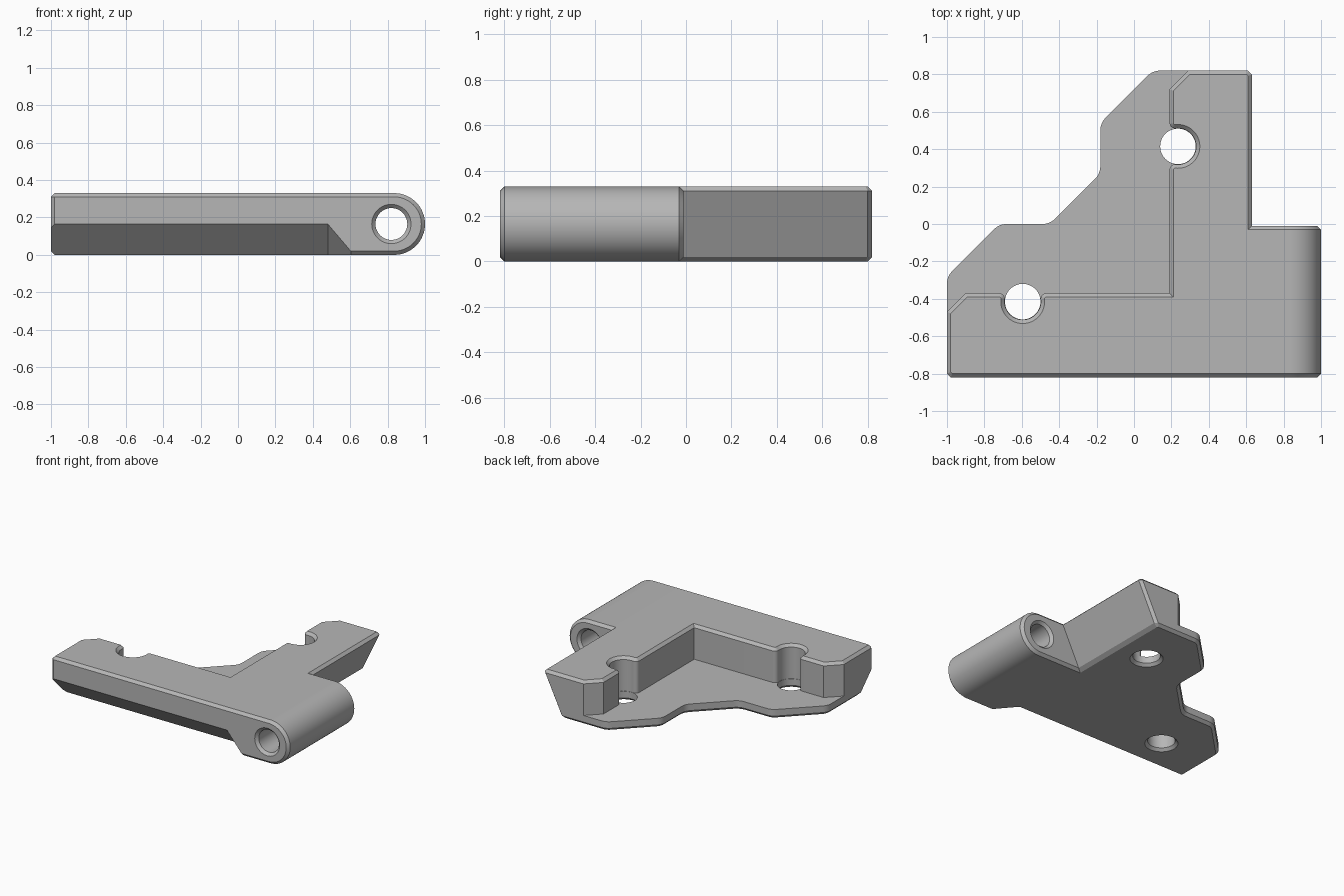
import bpy, bmesh, math
from mathutils import Vector

if "Cube" in bpy.data.objects:
    bpy.data.objects.remove(bpy.data.objects["Cube"])

CH = 0.02        # edge chamfer
H = 0.33         # overall height
FLOOR = 0.07     # base plate thickness
WALL = 0.19      # inner wall position
SCREW = Vector((0.235, 0.415))

grey = bpy.data.materials.new("grey_plastic")
grey.use_nodes = True
colour = (0.47, 0.47, 0.47, 1)
grey.diffuse_color = colour
grey.node_tree.nodes["Principled BSDF"].inputs["Base Color"].default_value = colour


def mirror(points):
    """Reflect across the bracket's diagonal, keeping the winding."""
    return [Vector((-p[1] - 0.18, -p[0] - 0.18)) for p in reversed(points)]


def arc(centre, radius, start, end, steps):
    return [Vector(centre) + radius * Vector((math.cos(a), math.sin(a)))
            for a in (start + (end - start) * i / steps for i in range(steps + 1))]


def circle(centre, radius):
    return arc(centre, radius, 0, math.tau, 48)[:-1]


def soften(points, t):
    """Replace each corner with a short curve."""
    out = []
    for i in range(1, len(points) - 1):
        p = points[i]
        a = p + (points[i - 1] - p).normalized() * t
        b = p + (points[i + 1] - p).normalized() * t
        for k in range(7):
            s = k / 6
            out.append(a * (1 - s) ** 2 + p * 2 * s * (1 - s) + b * s * s)
    return out


def inset(points, d):
    out = []
    for i, p in enumerate(points):
        e1 = (p - points[i - 1]).normalized()
        e2 = (points[(i + 1) % len(points)] - p).normalized()
        n1, n2 = Vector((-e1.y, e1.x)), Vector((-e2.y, e2.x))
        out.append(p + (n1 + n2) * d / (1 + n1.dot(n2)))
    return out


def finish(name, bm):
    bmesh.ops.recalc_face_normals(bm, faces=bm.faces)
    mesh = bpy.data.meshes.new(name)
    bm.to_mesh(mesh)
    bm.free()
    mesh.materials.append(grey)
    obj = bpy.data.objects.new(name, mesh)
    bpy.context.collection.objects.link(obj)
    return obj


def loft(name, outline, levels, along_y=False, place=lambda v: v):
    """Stack inset copies of an outline; levels are (height, inset)."""
    bm = bmesh.new()
    rings = []
    for w, d in levels:
        pts = [Vector((p.x, w, p.y) if along_y else (p.x, p.y, w)) for p in inset(outline, d)]
        rings.append([bm.verts.new(place(v)) for v in pts])
    n = len(outline)
    for lo, hi in zip(rings, rings[1:]):
        for i in range(n):
            j = (i + 1) % n
            bm.faces.new((lo[i], lo[j], hi[j], hi[i]))
    bm.faces.new(rings[0])
    bm.faces.new(rings[-1])
    return finish(name, bm)


def combine(target, other, operation):
    mod = target.modifiers.new(operation.lower(), "BOOLEAN")
    mod.operation, mod.solver, mod.object = operation, "EXACT", other
    bpy.context.view_layer.objects.active = target
    bpy.ops.object.modifier_apply(modifier=mod.name)
    bpy.data.objects.remove(other)


def lean(v):
    """Slope the right-hand side inward towards the bottom."""
    if v.x > 0.55:
        v.x -= 0.15 * max(0, H - CH - v.z) / (H - CH)
    return v


# Wall outline: one arm with its screw recess, then the mirrored arm
R, r = 0.097, 0.03
dx = WALL + r - SCREW.x
dy = math.sqrt((R + r) ** 2 - dx ** 2)
turn = math.atan2(dy, dx)
recess = (arc(SCREW + Vector((dx, dy)), r, math.pi, math.pi + turn, 8)
          + arc(SCREW, R, turn, -turn, 32)[1:-1]
          + arc(SCREW + Vector((dx, -dy)), r, math.pi - turn, math.pi, 8))
arm = [Vector((0.29, 0.82)), Vector((WALL, 0.72))] + recess
corner = [Vector((WALL, -0.37))]
wall = ([Vector((0.63, -0.82)), Vector((0.63, 0.80)), Vector((0.61, 0.82))]
        + arm + corner + mirror(arm)
        + [Vector((-1, -0.80)), Vector((-0.98, -0.82))])
bracket = loft("hinge_bracket", wall,
               [(0, CH), (CH, 0), (H - CH, 0), (H, CH)], place=lean)

# Base plate with stepped, softened back edge
side = [Vector((0.1, 0.82)), Vector((-0.18, 0.54)), Vector((-0.18, 0.27))]
steps = [Vector((0.4, 0.82))] + side + mirror(side) + [Vector((-1, -0.6))]
plate = [Vector((0.4, -0.6)), steps[0]] + soften(steps, 0.04) + [steps[-1]]
combine(bracket, loft("base_plate", plate, [(0, CH), (CH, 0), (FLOOR, 0)]), "UNION")

# Hinge barrel along the right-hand edge
rad = H / 2
barrel = ([Vector((0.3, 0))]
          + arc((1 - rad, rad), rad, -math.pi / 2, math.pi / 2, 32)
          + [Vector((0.3, H))])
combine(bracket, loft("hinge_barrel", barrel,
                      [(-0.82, CH), (-0.80, 0), (-0.03, 0), (-0.01, CH)], True), "UNION")

# Sloped undercut along the front, with a hipped end
bm = bmesh.new()
for p in ((-1.2, -0.92, 0.265), (-1.2, -0.555, -0.1), (-1.2, -0.92, -0.1),
          (0.48, -0.92, 0.265), (0.48, -0.555, -0.1), (0.79, -0.92, -0.1)):
    bm.verts.new(p)
bmesh.ops.convex_hull(bm, input=bm.verts)
combine(bracket, finish("front_undercut", bm), "DIFFERENCE")

# Countersunk pin hole and screw holes
combine(bracket, loft("pin_hole", circle((0.82, rad), 0.085),
                      [(-0.84, -0.04), (-0.80, 0), (-0.03, 0), (0.01, -0.04)], True),
        "DIFFERENCE")
for centre in (SCREW, mirror([SCREW])[0]):
    combine(bracket, loft("screw_hole", circle(centre, 0.095),
                          [(-0.02, -0.04), (CH, 0), (0.2, 0)]), "DIFFERENCE")

# Smooth the round faces and keep the chamfers crisp
bpy.ops.object.select_all(action="DESELECT")
bracket.select_set(True)
bpy.context.view_layer.objects.active = bracket
bpy.ops.object.shade_smooth_by_angle(angle=math.radians(22))
